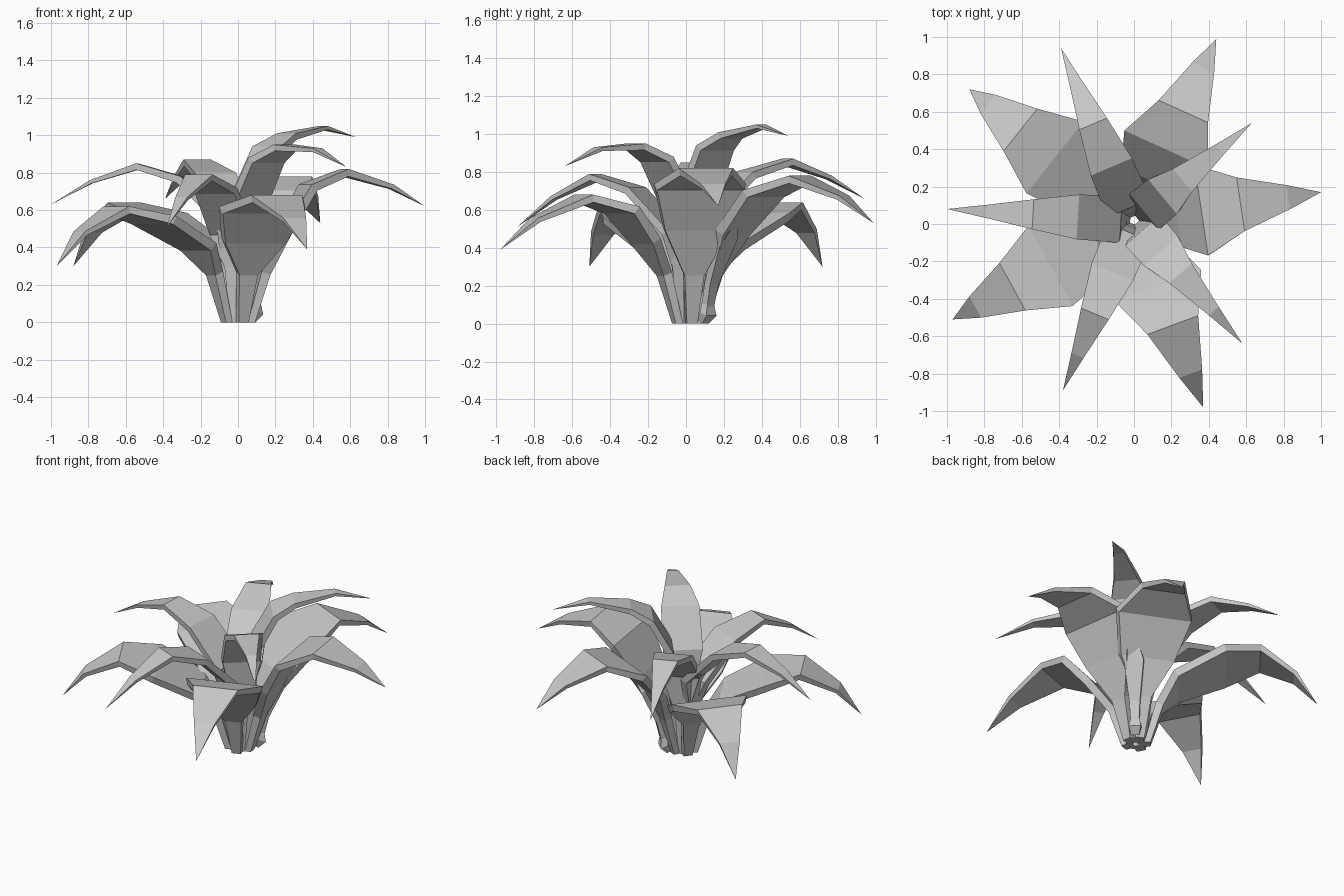
import bpy
import bmesh
from math import atan2, cos, sin, hypot
from mathutils import Vector

cube = bpy.data.objects.get("Cube")
if cube:
    bpy.data.objects.remove(cube, do_unlink=True)

grey = bpy.data.materials.new("leaf_grey")
grey.use_nodes = True
COLOUR = (0.58, 0.58, 0.58, 1)
grey.diffuse_color = COLOUR
grey.node_tree.nodes["Principled BSDF"].inputs["Base Color"].default_value = COLOUR


def make_blade(name, angle, stations, centre=(0, 0.02)):
    """Flat solid blade; stations are (radius, height, width, thickness), the last one is the tip."""
    out = Vector((cos(angle), sin(angle), 0))
    side = Vector((-sin(angle), cos(angle), 0))
    origin = Vector((centre[0], centre[1], 0))
    bm = bmesh.new()
    rings = []
    for i, (r, z, width, thick) in enumerate(stations[:-1]):
        before, after = stations[max(i - 1, 0)], stations[i + 1]
        tangent = Vector((after[0] - before[0], after[1] - before[1])).normalized()
        top = origin + out * r + Vector((0, 0, z))
        under = top + (out * tangent.y - Vector((0, 0, tangent.x))) * thick
        under.z = max(under.z, 0)
        half = side * width / 2
        rings.append([bm.verts.new(p) for p in
                      (top - half, top + half, under + half * 0.95, under - half * 0.95)])
    r, z = stations[-1][:2]
    tip = bm.verts.new(origin + out * r + Vector((0, 0, z)))
    bm.faces.new(rings[0])
    for a, b in zip(rings, rings[1:]):
        for k in range(4):
            n = (k + 1) % 4
            bm.faces.new((a[k], a[n], b[n], b[k]))
    for k in range(4):
        bm.faces.new((rings[-1][k], rings[-1][(k + 1) % 4], tip))
    bmesh.ops.recalc_face_normals(bm, faces=bm.faces)
    mesh = bpy.data.meshes.new(name)
    bm.to_mesh(mesh)
    bm.free()
    mesh.materials.append(grey)
    obj = bpy.data.objects.new(name, mesh)
    bpy.context.collection.objects.link(obj)


def aim(x, y):
    """Angle and distance of a tip as seen from the plant centre."""
    return atan2(y - 0.02, x), hypot(x, y - 0.02)


def outer_leaf(name, x, y, tip_z, peak, bend):
    """Broad leaf: narrow stem, wide shoulder, drooping tip; bend is where it peaks."""
    angle, reach = aim(x, y)
    drop = peak - tip_z
    rise = peak - 0.27
    make_blade(name, angle, [
        (0.05, 0, 0.06, 0.04),
        (0.12, 0.27, 0.11, 0.05),
        (0.23, 0.27 + rise * 0.44, 0.36, 0.05),
        (reach * (bend - 0.21), 0.27 + rise * 0.85, 0.49, 0.045),
        (reach * bend, peak, 0.29, 0.04),
        (reach * (bend / 2 + 0.54), peak - drop * 0.42, 0.13, 0.025),
        (reach, tip_z, 0, 0)])


def inner_leaf(name, x, y, tip_z, far_z, bend_z, bend):
    """Slender leaf rising from the heart of the plant; far_z is its height between bend and tip."""
    angle, reach = aim(x, y)
    make_blade(name, angle, [
        (0.02, 0, 0.05, 0.04),
        (0.04, 0.3, 0.09, 0.045),
        (0.07, bend_z - 0.3, 0.25, 0.045),
        (0.03 + reach * bend / 2, bend_z - 0.07, 0.24, 0.04),
        (reach * bend, bend_z, 0.16, 0.035),
        (reach * (bend / 2 + 0.52), far_z, 0.07, 0.02),
        (reach, tip_z, 0, 0)])


# Broad outer leaves: tip x, y, z, peak height, bend
outer_leaf("outer_leaf_back_right", -0.88, 0.72, 0.30, 0.64, 0.69)
outer_leaf("outer_leaf_back_left", 0.44, 0.99, 0.53, 0.78, 0.60)
outer_leaf("outer_leaf_left", 1.0, 0.17, 0.62, 0.82, 0.57)
outer_leaf("outer_leaf_front", 0.37, -0.98, 0.39, 0.68, 0.56)
outer_leaf("outer_leaf_front_right", -0.97, -0.51, 0.30, 0.62, 0.67)

# Slender inner leaves: tip x, y, z, far height, bend height, bend
inner_leaf("inner_leaf_back", -0.39, 0.94, 0.66, 0.78, 0.87, 0.56)
inner_leaf("inner_leaf_back_left", 0.63, 0.54, 0.99, 1.05, 1.01, 0.41)
inner_leaf("inner_leaf_front_left", 0.58, -0.64, 0.83, 0.93, 0.95, 0.43)
inner_leaf("inner_leaf_front", -0.38, -0.89, 0.51, 0.67, 0.79, 0.55)
inner_leaf("inner_leaf_right", -1.0, 0.08, 0.63, 0.76, 0.85, 0.54)

# Young shoot and bud at the back left of the stem
make_blade("young_shoot", 0.82, [
    (0.10, 0.05, 0.05, 0.04), (0.14, 0.22, 0.07, 0.04),
    (0.25, 0.46, 0.13, 0.04), (0.36, 0.63, 0, 0)])
make_blade("bud", 0.82, [
    (0.08, 0.02, 0.05, 0.04), (0.11, 0.06, 0.08, 0.05),
    (0.11, 0.10, 0.06, 0.04), (0.12, 0.17, 0, 0)])
